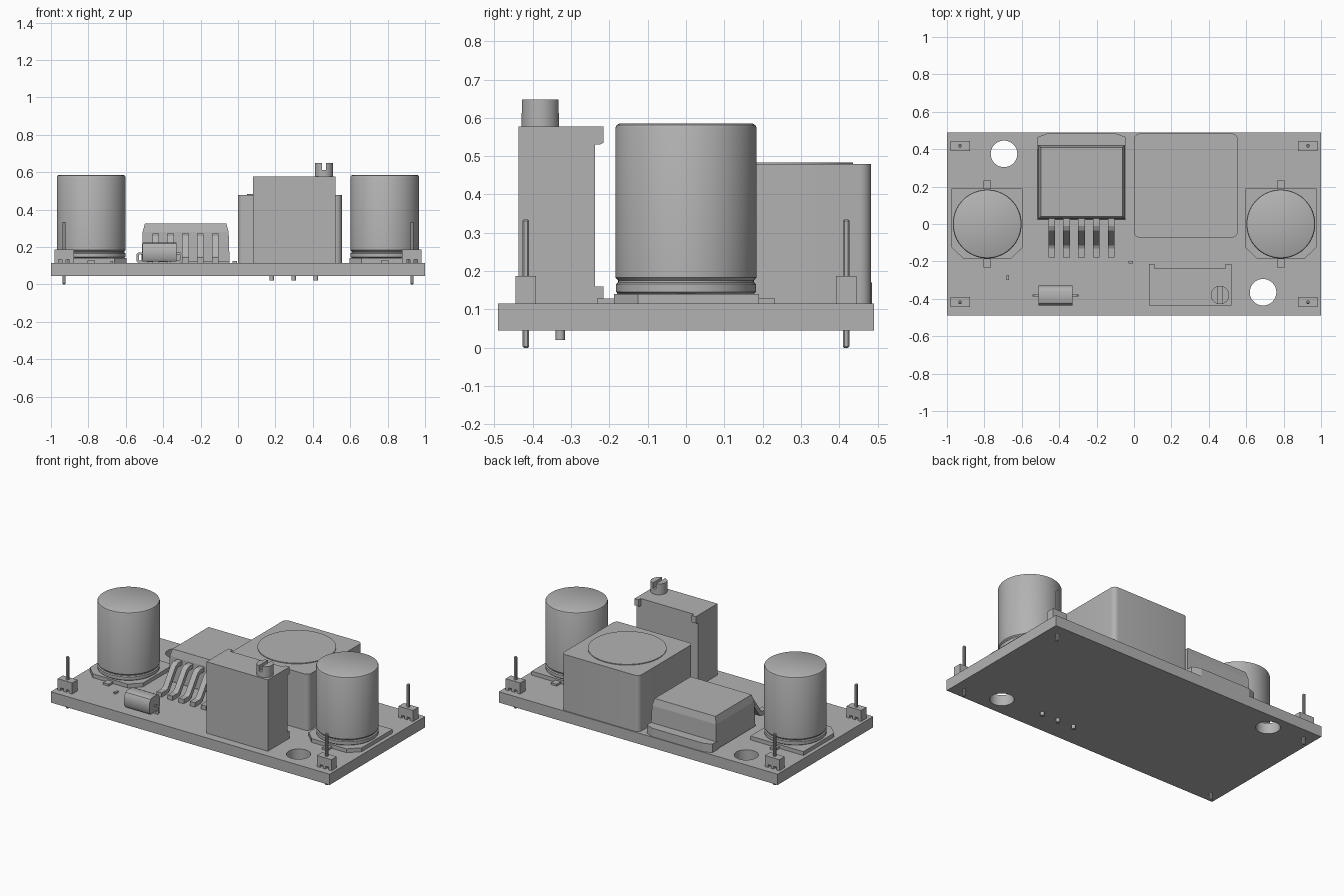
import bpy, bmesh, math
from mathutils import Vector

if "Cube" in bpy.data.objects:
    bpy.data.objects.remove(bpy.data.objects["Cube"])

grey = bpy.data.materials.new("plain grey")
grey.use_nodes = True
GREY = (0.45, 0.45, 0.45, 1)
grey.diffuse_color = GREY
grey.node_tree.nodes["Principled BSDF"].inputs["Base Color"].default_value = GREY

TOP = 0.115  # upper surface of the board


def finish(name, bm, smooth=False):
    bmesh.ops.recalc_face_normals(bm, faces=bm.faces[:])
    mesh = bpy.data.meshes.new(name)
    bm.to_mesh(mesh)
    bm.free()
    mesh.materials.append(grey)
    ob = bpy.data.objects.new(name, mesh)
    bpy.context.scene.collection.objects.link(ob)
    if smooth:
        bpy.ops.object.select_all(action='DESELECT')
        ob.select_set(True)
        bpy.context.view_layer.objects.active = ob
        bpy.ops.object.shade_smooth_by_angle(angle=math.radians(35))
    return ob


def prism(name, pts, lo, hi, axis='z', smooth=False):
    """Extrude a 2D outline along an axis: z uses (x, y), x uses (y, z), y uses (x, z)."""
    place = {'z': lambda a, b, h: (a, b, h),
             'x': lambda a, b, h: (h, a, b),
             'y': lambda a, b, h: (a, h, b)}[axis]
    bm = bmesh.new()
    face = bm.faces.new([bm.verts.new(place(a, b, lo)) for a, b in pts])
    ext = bmesh.ops.extrude_face_region(bm, geom=[face])
    verts = [g for g in ext['geom'] if isinstance(g, bmesh.types.BMVert)]
    bmesh.ops.translate(bm, verts=verts, vec=Vector(place(0, 0, hi - lo)))
    return finish(name, bm, smooth)


def box(name, x0, x1, y0, y1, z0, z1):
    return prism(name, [(x0, y0), (x1, y0), (x1, y1), (x0, y1)], z0, z1)


def lathe(name, x, y, profile, steps=64):
    """Turn an (r, z) profile about a vertical axis; the ends are capped."""
    bm = bmesh.new()
    rings = []
    for r, z in profile:
        rings.append([bm.verts.new((x + r * math.cos(math.tau * i / steps),
                                    y + r * math.sin(math.tau * i / steps), z))
                      for i in range(steps)])
    for a, b in zip(rings, rings[1:]):
        for i in range(steps):
            j = (i + 1) % steps
            bm.faces.new((a[i], a[j], b[j], b[i]))
    bm.faces.new(rings[0])
    bm.faces.new(rings[-1])
    return finish(name, bm, True)


def cylinder(name, x, y, r, z0, z1, steps=48):
    return lathe(name, x, y, [(r, z0), (r, z1)], steps)


def bevel(ob, width, segments=1, vertical_only=False):
    bm = bmesh.new()
    bm.from_mesh(ob.data)
    edges = [e for e in bm.edges if not vertical_only
             or abs(e.verts[0].co.z - e.verts[1].co.z) > 0.01]
    bmesh.ops.bevel(bm, geom=edges, offset=width, segments=segments,
                    profile=0.5, affect='EDGES')
    bm.to_mesh(ob.data)
    bm.free()


def cut(ob, cutter):
    mod = ob.modifiers.new("cut", 'BOOLEAN')
    mod.operation = 'DIFFERENCE'
    mod.solver = 'EXACT'
    mod.object = cutter
    cutter.hide_render = True
    cutter.hide_set(True)


# Circuit board with two mounting holes
board = box("circuit_board", -1, 1, -0.49, 0.49, 0.045, TOP)
for i, (x, y) in enumerate([(-0.695, 0.375), (0.69, -0.365)]):
    cut(board, cylinder(f"hole_cutter_{i}", x, y, 0.071, 0, 0.2))

# Corner header pins, each in a small notched plastic block
for sx, side in ((1, "left"), (-1, "right")):
    for sy, end in ((1, "back"), (-1, "front")):
        x, y = sx * 0.93, sy * 0.418
        outline = [(-.052, 0), (-.03, 0), (-.03, .018), (-.01, .018), (-.01, 0), (.01, 0),
                   (.01, .018), (.03, .018), (.03, 0), (.052, 0), (.052, .072), (-.052, .072)]
        prism(f"{end}_{side}_header", [(x + a, TOP + b) for a, b in outline],
              y - 0.027, y + 0.027, 'y')
        pin = box(f"{end}_{side}_pin", x - .009, x + .009, y - .009, y + .009, 0, 0.335)
        bevel(pin, 0.004)

# Electrolytic capacitors on chamfered bases
for s, side in ((1, "left"), (-1, "right")):
    x = s * 0.785
    prism(f"{side}_capacitor_base",
          [(x - .19, .19), (x - .19, -.125), (x - .125, -.188),
           (x + .125, -.188), (x + .19, -.125), (x + .19, .19)], TOP, 0.14)
    lathe(f"{side}_capacitor_can", x, 0,
          [(.175, .14), (.183, .146), (.183, .166), (.177, .171), (.177, .176),
           (.184, .183), (.184, .574), (.181, .581), (.174, .585)])
    for t, end in ((1, "back"), (-1, "front")):
        box(f"{side}_capacitor_{end}_tab", x - .02, x + .02,
            min(t * .17, t * .232), max(t * .17, t * .232), TOP, 0.128)

# Regulator chip: tapered body, rear heat tab, five bent leads
bm = bmesh.new()
levels = [(-.515, -.045, .025, .425, .12), (-.51, -.05, .03, .42, .28),
          (-.498, -.062, .04, .41, .325)]
rings = [[bm.verts.new(p) for p in ((a, c, z), (b, c, z), (b, d, z), (a, d, z))]
         for a, b, c, d, z in levels]
for lo, hi in zip(rings, rings[1:]):
    for i in range(4):
        j = (i + 1) % 4
        bm.faces.new((lo[i], lo[j], hi[j], hi[i]))
bm.faces.new(rings[0])
bm.faces.new(rings[-1])
finish("regulator_body", bm)
prism("regulator_heat_tab", [(-.515, .4), (-.045, .4), (-.045, .465), (-.1, .485),
                             (-.46, .485), (-.515, .465)], TOP, 0.17)
lead = [(.06, .272), (-.01, .272), (-.035, .26), (-.115, .15), (-.13, .143), (-.18, .143),
        (-.18, TOP), (-.125, TOP), (-.1, .125), (-.022, .235), (-.005, .244), (.06, .244)]
for i in range(5):
    x = -0.44 + i * 0.0795
    prism(f"regulator_lead_{i + 1}", lead, x - .018, x + .018, 'x')

# Power inductor: rounded box with a round core face
ind = box("inductor_body", 0, 0.555, -0.072, 0.483, TOP, 0.479)
bevel(ind, 0.03, 5, True)
bpy.context.view_layer.objects.active = ind
ind.select_set(True)
bpy.ops.object.shade_smooth_by_angle(angle=math.radians(35))
cylinder("inductor_core", 0.278, 0.205, 0.231, 0.46, 0.484, 64)

# Trimmer: block with corner ears, slotted screw and three pins
box("trimmer_body", 0.08, 0.52, -0.437, -0.237, TOP, 0.578)
for name, x0, x1 in (("right", .08, .11), ("left", .49, .52)):
    prism(f"trimmer_{name}_top_ear", [(-.24, .53), (-.225, .53), (-.215, .535),
                                      (-.215, .578), (-.24, .578)], x0, x1, 'x')
    box(f"trimmer_{name}_foot", x0, x1, -.24, -.215, TOP, 0.16)
screw = cylinder("trimmer_screw", 0.46, -0.38, 0.049, 0.57, 0.648)
cut(screw, box("screw_slot_cutter", .449, .471, -.45, -.31, 0.613, 0.7))
for i in range(3):
    cylinder(f"trimmer_pin_{i + 1}", 0.18 + i * 0.118, -0.328, 0.012, 0.02, 0.1, 16)

# Diode with rounded long edges and thin bent leads
prism("diode_body", [(-.425, .122), (-.34, .122), (-.33, .14), (-.33, .195), (-.343, .218),
                     (-.355, .224), (-.41, .224), (-.424, .218), (-.437, .195),
                     (-.437, .14)], -0.51, -0.33, 'x', True)
for s, side in ((1, "left"), (-1, "right")):
    outline = [(.08, .17), (.115, .17), (.122, .163), (.122, .122), (.115, TOP),
               (.06, TOP), (.06, .125), (.11, .128), (.11, .16), (.08, .16)]
    prism(f"diode_{side}_lead", [(-.42 + s * a, b) for a, b in outline],
          -0.388, -0.378, 'y')

# Tiny surface parts
box("small_resistor", -.682, -.668, -.3, -.272, TOP, 0.125)
box("small_chip", -.03, -.005, -.21, -.197, TOP, 0.126)
